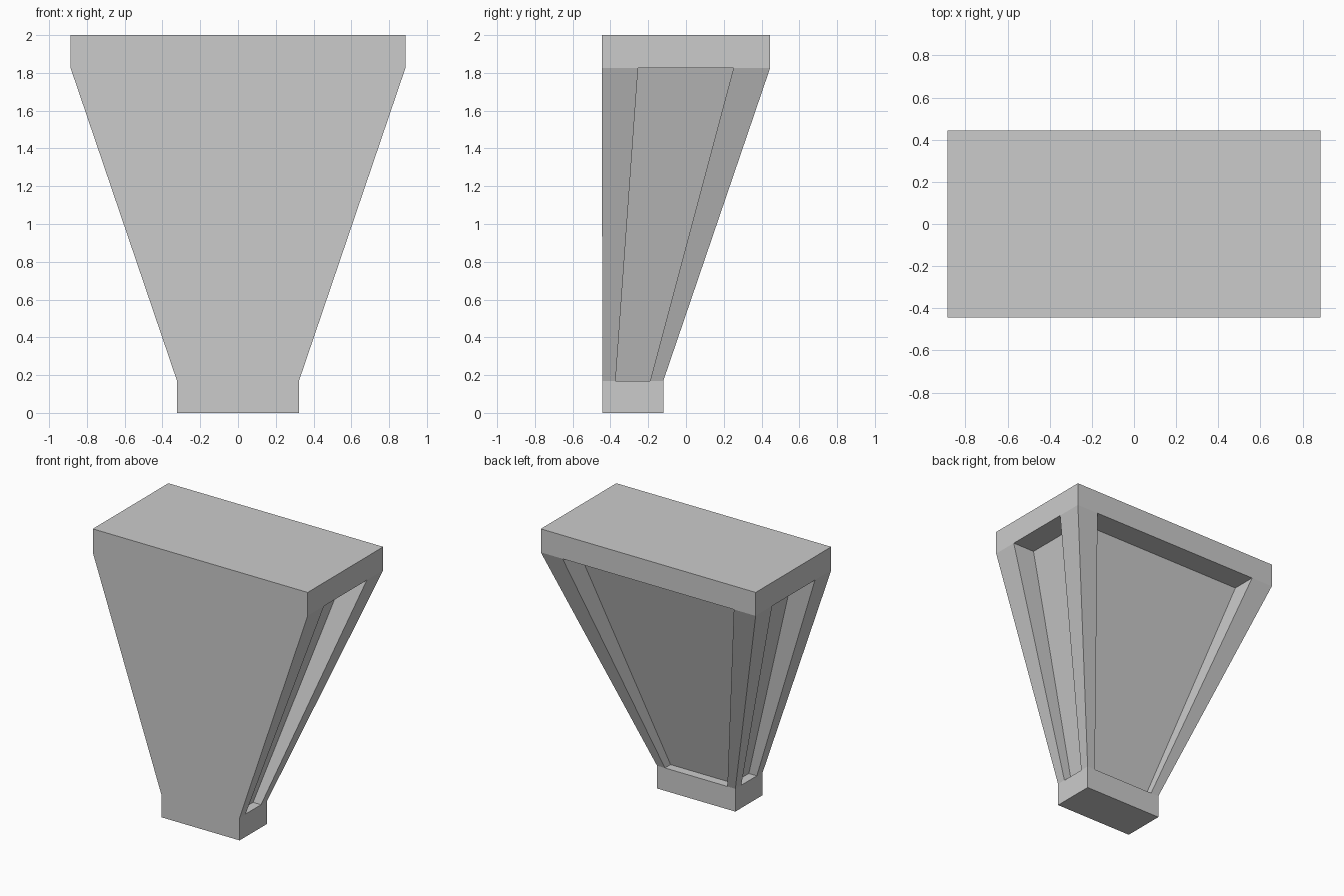
import bpy
import bmesh

if "Cube" in bpy.data.objects:
    bpy.data.objects.remove(bpy.data.objects["Cube"])

TOP_HALF = (0.886, 0.445)      # half width and half depth of the upper slab
BASE_HALF = (0.323, 0.161)     # same for the foot block
BASE_Y = -0.281                # foot block is flush with the flat front
Z_FOOT, Z_SLAB, Z_TOP = 0.17, 1.825, 2.0


def loft(name, rings):
    """Closed solid skinned through matching rings of points."""
    bm = bmesh.new()
    loops = [[bm.verts.new(p) for p in ring] for ring in rings]
    n = len(loops[0])
    for a, b in zip(loops, loops[1:]):
        for i in range(n):
            j = (i + 1) % n
            bm.faces.new((a[i], a[j], b[j], b[i]))
    bm.faces.new(loops[0][::-1])
    bm.faces.new(loops[-1])
    bmesh.ops.recalc_face_normals(bm, faces=bm.faces[:])
    mesh = bpy.data.meshes.new(name)
    bm.to_mesh(mesh)
    bm.free()
    obj = bpy.data.objects.new(name, mesh)
    bpy.context.collection.objects.link(obj)
    return obj


def ring(section, half, y, z):
    """Place a unit section at a height, scaled to the given half sizes."""
    return [(u * half[0], y + v * half[1], z) for u, v in section]


# Square section for the slab and foot
box = [(-1, -1), (1, -1), (1, 1), (-1, 1)]

# Shaft section: flat front, recessed sides and back between corner posts
right = [(1, -1), (1, -0.57), (0.796, -0.57), (0.796, 0.565),
         (1, 0.565), (1, 1), (0.797, 1), (0.797, 0.59)]
shaft = right + [(-u, v) for u, v in reversed(right)]

loft("foot_block", [ring(box, BASE_HALF, BASE_Y, 0),
                    ring(box, BASE_HALF, BASE_Y, Z_FOOT)])
loft("tapered_shaft", [ring(shaft, BASE_HALF, BASE_Y, Z_FOOT),
                       ring(shaft, TOP_HALF, 0, Z_SLAB)])
loft("top_slab", [ring(box, TOP_HALF, 0, Z_SLAB),
                  ring(box, TOP_HALF, 0, Z_TOP)])
